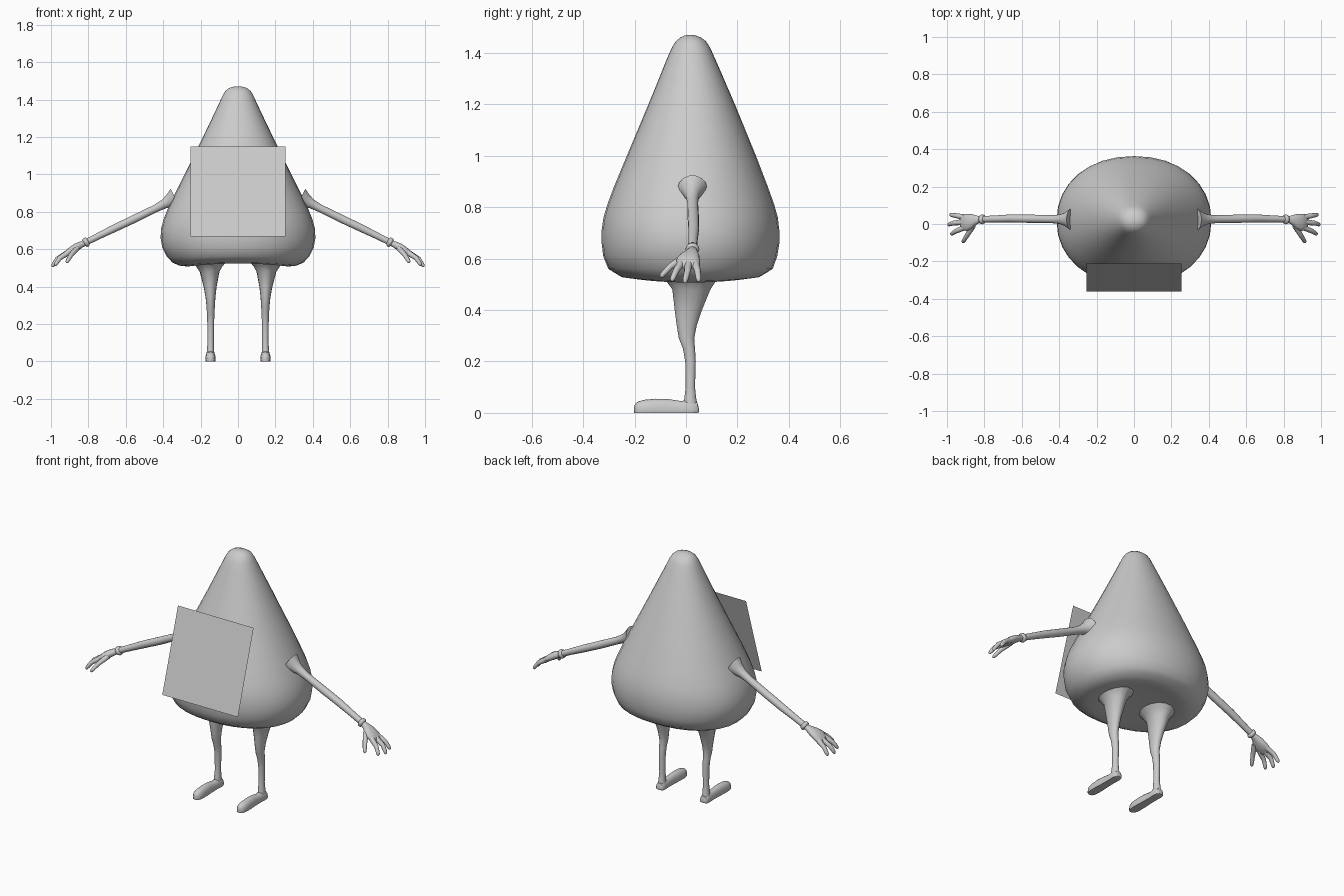
import bpy, bmesh, math
from mathutils import Vector

X, Y, Z = Vector((1, 0, 0)), Vector((0, 1, 0)), Vector((0, 0, 1))


def spow(t, e):
    return math.copysign(abs(t) ** e, t)


def finish(name, bm, mirror=False, angle=60):
    bmesh.ops.recalc_face_normals(bm, faces=bm.faces)
    me = bpy.data.meshes.new(name)
    bm.to_mesh(me)
    bm.free()
    ob = bpy.data.objects.new(name, me)
    bpy.context.collection.objects.link(ob)
    bpy.ops.object.select_all(action='DESELECT')
    ob.select_set(True)
    bpy.context.view_layer.objects.active = ob
    bpy.ops.object.shade_smooth_by_angle(angle=math.radians(angle))
    if mirror:
        ob.modifiers.new("Mirror", 'MIRROR').use_mirror_merge = False
    return ob


def loft(name, rings, u, v, n=12, power=2.0, mirror=True, shape=None, angle=60):
    """Skin elliptical rings (centre, radius along u, radius along v)."""
    bm = bmesh.new()
    loops = []
    for i, (c, a, b) in enumerate(rings):
        loop = []
        for k in range(n):
            t = 2 * math.pi * k / n
            p = (Vector(c) + u * a * spow(math.cos(t), 2 / power)
                 + v * b * spow(math.sin(t), 2 / power))
            loop.append(bm.verts.new(shape(p, i, t) if shape else p))
        loops.append(loop)
    for lo, hi in zip(loops, loops[1:]):
        for k in range(n):
            bm.faces.new((lo[k], lo[(k + 1) % n], hi[(k + 1) % n], hi[k]))
    bm.faces.new(loops[0])
    bm.faces.new(loops[-1])
    return finish(name, bm, mirror, angle)


def limb(name, pts, n=10):
    """Round tube through (point, radius) pairs, rings square to the overall run."""
    d = (Vector(pts[-1][0]) - Vector(pts[0][0])).normalized()
    u = d.cross(Z).normalized()
    return loft(name, [(p, r, r) for p, r in pts], u, u.cross(d), n)


# teardrop body: z, half width in x, front y, back y (first rings form the hollow underside)
profile = [(.535, .02, .0, .04), (.532, .14, -.09, .13), (.515, .22, -.17, .21),
           (.507, .27, -.215, .25), (.512, .315, -.25, .285), (.530, .352, -.28, .315),
           (.56, .380, -.302, .337), (.61, .405, -.322, .355), (.66, .414, -.328, .363),
           (.71, .411, -.328, .363), (.76, .398, -.321, .357), (.81, .378, -.306, .343),
           (.88, .345, -.28, .318), (1.0, .286, -.23, .272), (1.1, .236, -.188, .231),
           (1.2, .187, -.146, .190), (1.3, .139, -.105, .147), (1.38, .101, -.073, .112),
           (1.42, .083, -.055, .094), (1.445, .068, -.04, .078), (1.46, .05, -.022, .058),
           (1.468, .028, -.004, .036), (1.47, .008, .010, .022)]


def lift_rim(p, i, t):
    # underside rim sits a little higher at front and back
    if 1 < i < 6:
        p.z += .016 * math.sin(t) ** 2
    return p


loft("body", [((0, (f + b) / 2, z), w, (b - f) / 2) for z, w, f, b in profile],
     X, Y, n=32, power=2.12, mirror=False, shape=lift_rim)

# thin tilted face panel
bm = bmesh.new()
bm.faces.new([bm.verts.new(p) for p in ((-.253, -.362, .667), (.253, -.362, .667),
                                        (.253, -.212, 1.15), (-.253, -.212, 1.15))])
finish("face_panel", bm)

# legs: z, x, front y, back y, half width
leg = [(.535, .155, -.10, .14, .095), (.51, .154, -.075, .115, .072),
       (.48, .152, -.053, .095, .053), (.40, .149, -.044, .062, .035),
       (.34, .147, -.036, .042, .026), (.29, .146, -.028, .032, .022),
       (.25, .146, -.012, .035, .020), (.20, .146, -.003, .038, .018),
       (.10, .146, -.001, .035, .017), (.06, .147, -.006, .039, .019), (.03, .147, -.01, .045, .022)]
loft("leg", [((x, (f + b) / 2, z), w, (b - f) / 2) for z, x, f, b, w in leg], X, Y, 16)


# feet with flat soles: y, half width, top z
def flatten(p, i, t):
    p.z = max(p.z, 0)
    return p


foot = [(.050, .016, .018), (.044, .022, .040), (.02, .026, .052), (-.02, .024, .046),
        (-.07, .025, .054), (-.12, .028, .055), (-.16, .028, .051), (-.185, .024, .045),
        (-.197, .016, .036), (-.202, .007, .024)]
loft("foot", [((.147, y, .01), w, h - .01) for y, w, h in foot], X, Z, 16,
     power=2.3, shape=flatten, angle=45)

# arms, flaring into the body
limb("arm", [((.335, .025, .872), .058), ((.365, .025, .858), .038), ((.395, .025, .842), .026),
             ((.44, .026, .818), .021), ((.55, .028, .764), .022), ((.66, .030, .712), .021),
             ((.75, .027, .668), .018), ((.83, .025, .628), .017)], 14)

# rounded glove cuff
d = Vector((.88, 0, -.47)).normalized()
c = Vector((.812, .025, .637))
side = Y.cross(d)
loft("cuff", [(c + d * s, r, r) for s, r in
              ((-.013, .016), (-.009, .024), (0, .027), (.009, .024), (.013, .016))], Y, side, 14)

# palm
loft("palm", [((.82, .025, .632), .016, .015), ((.84, .022, .624), .023, .018),
              ((.865, .014, .610), .038, .021), ((.89, .008, .595), .046, .020),
              ((.915, .010, .578), .044, .016), ((.928, .012, .568), .034, .009)],
     Y, side, 14, power=2.3)

# thumb and three fingers: base, knuckle, tip
digits = {"thumb": ((.862, -.010, .603), (.893, -.062, .568), (.917, -.100, .528)),
          "finger_front": ((.905, -.018, .583), (.952, -.038, .553), (.980, -.056, .513)),
          "finger_middle": ((.912, .010, .580), (.966, .005, .548), (.995, -.005, .506)),
          "finger_back": ((.905, .036, .583), (.955, .045, .552), (.985, .050, .511))}
for name, pts in digits.items():
    a, b, e = map(Vector, pts)
    limb(name, [(a, .016), (a.lerp(b, .6), .014), (b, .0125), (b.lerp(e, .6), .011),
                (b.lerp(e, .88), .009), (e, .003)])
